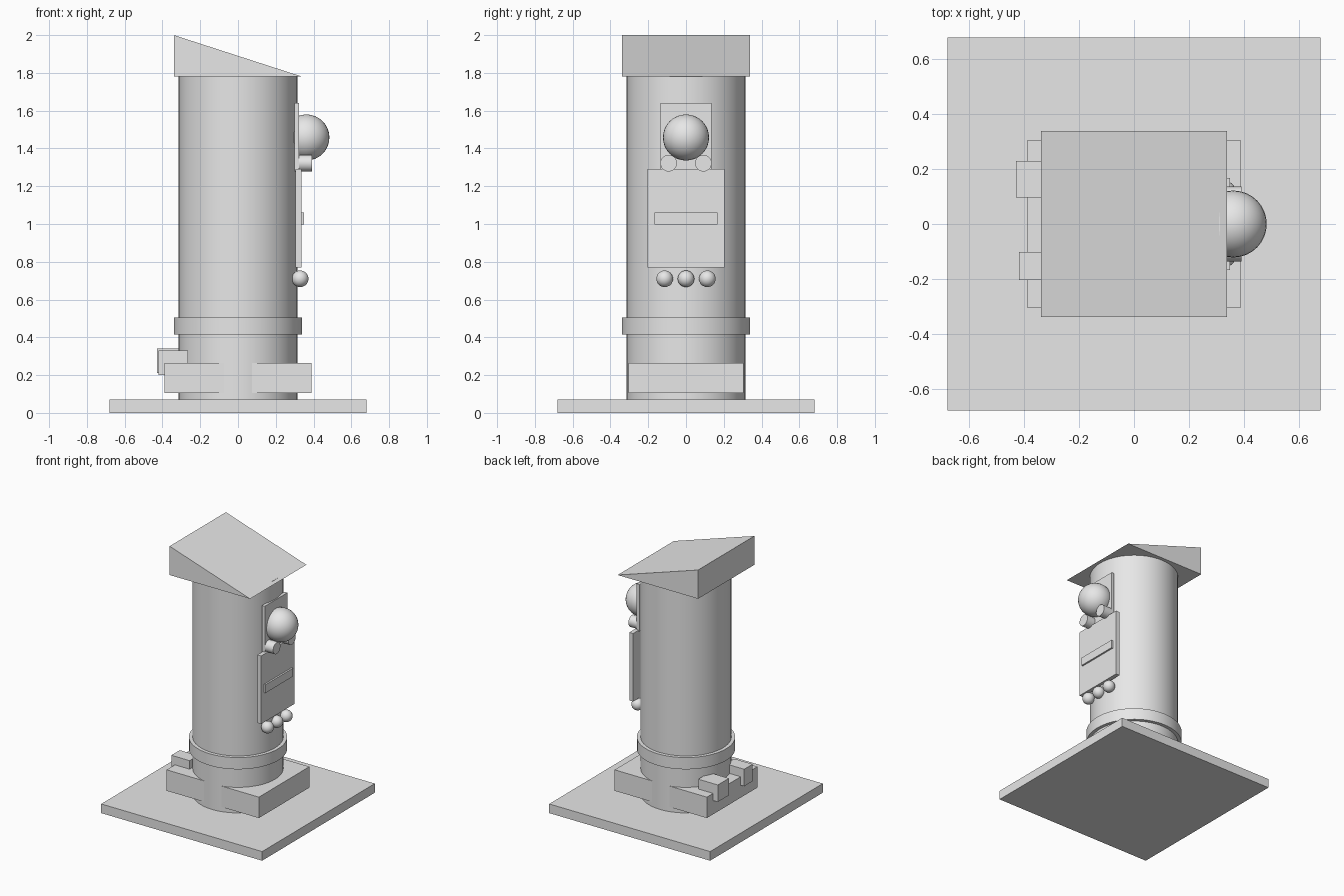
import bpy
import bmesh
from math import radians

cube = bpy.data.objects.get("Cube")
if cube:
    bpy.data.objects.remove(cube, do_unlink=True)

grey = bpy.data.materials.new("plain grey")
grey.use_nodes = True
grey.diffuse_color = (0.8, 0.8, 0.8, 1)
grey.node_tree.nodes["Principled BSDF"].inputs["Base Color"].default_value = (0.8, 0.8, 0.8, 1)


def finish(name):
    ob = bpy.context.object
    ob.name = name
    ob.data.materials.append(grey)
    return ob


def box(name, x, y, z):
    """Box spanning the given (low, high) ranges."""
    spans = (x, y, z)
    bpy.ops.mesh.primitive_cube_add(size=1, location=[(a + b) / 2 for a, b in spans])
    ob = finish(name)
    ob.scale = [b - a for a, b in spans]
    bpy.ops.object.transform_apply(location=False, rotation=False, scale=True)
    return ob


def cylinder(name, r, depth, loc, rot=(0, 0, 0), sides=64):
    bpy.ops.mesh.primitive_cylinder_add(vertices=sides, radius=r, depth=depth, location=loc, rotation=rot)
    bpy.ops.object.shade_smooth_by_angle(angle=radians(30))
    return finish(name)


def ball(name, r, loc):
    bpy.ops.mesh.primitive_uv_sphere_add(segments=32, ring_count=16, radius=r, location=loc)
    bpy.ops.object.shade_smooth()
    return finish(name)


# Base, body and collar
box("base_plate", (-0.68, 0.68), (-0.68, 0.68), (0, 0.07))
cylinder("body", 0.314, 1.74, (0, 0, 0.92))
cylinder("collar", 0.34, 0.09, (0, 0, 0.46))

# Foot block with two small blocks at its back edge
box("foot_block", (-0.39, 0.39), (-0.305, 0.305), (0.105, 0.265))
box("rear_block_a", (-0.43, -0.265), (0.097, 0.23), (0.21, 0.34))
box("rear_block_b", (-0.42, -0.265), (-0.205, -0.103), (0.2, 0.33))

# Sloping roof: the low edge of a box collapses onto its underside
roof = box("sloped_roof", (-0.34, 0.34), (-0.34, 0.34), (1.78, 2.0))
bm = bmesh.new()
bm.from_mesh(roof.data)
for v in bm.verts:
    if v.co.x > 0 and v.co.z > 0:
        v.co.z *= -1
bmesh.ops.remove_doubles(bm, verts=bm.verts, dist=0.001)
bm.to_mesh(roof.data)
bm.free()

# Face panels
box("upper_panel", (0.298, 0.322), (-0.136, 0.136), (1.28, 1.64))
box("lower_panel", (0.305, 0.337), (-0.203, 0.203), (0.77, 1.29))
box("panel_bar", (0.32, 0.35), (-0.167, 0.167), (0.997, 1.06))

# Large dome, knobs and row of buttons
ball("dome", 0.122, (0.362, 0, 1.458))
for side, y in (("near", -0.092), ("far", 0.092)):
    cylinder("knob_" + side, 0.044, 0.09, (0.347, y, 1.322), (0, radians(90), 0), 32)
for i in (-1, 0, 1):
    ball(f"button_{i + 2}", 0.044, (0.329, i * 0.113, 0.71))
